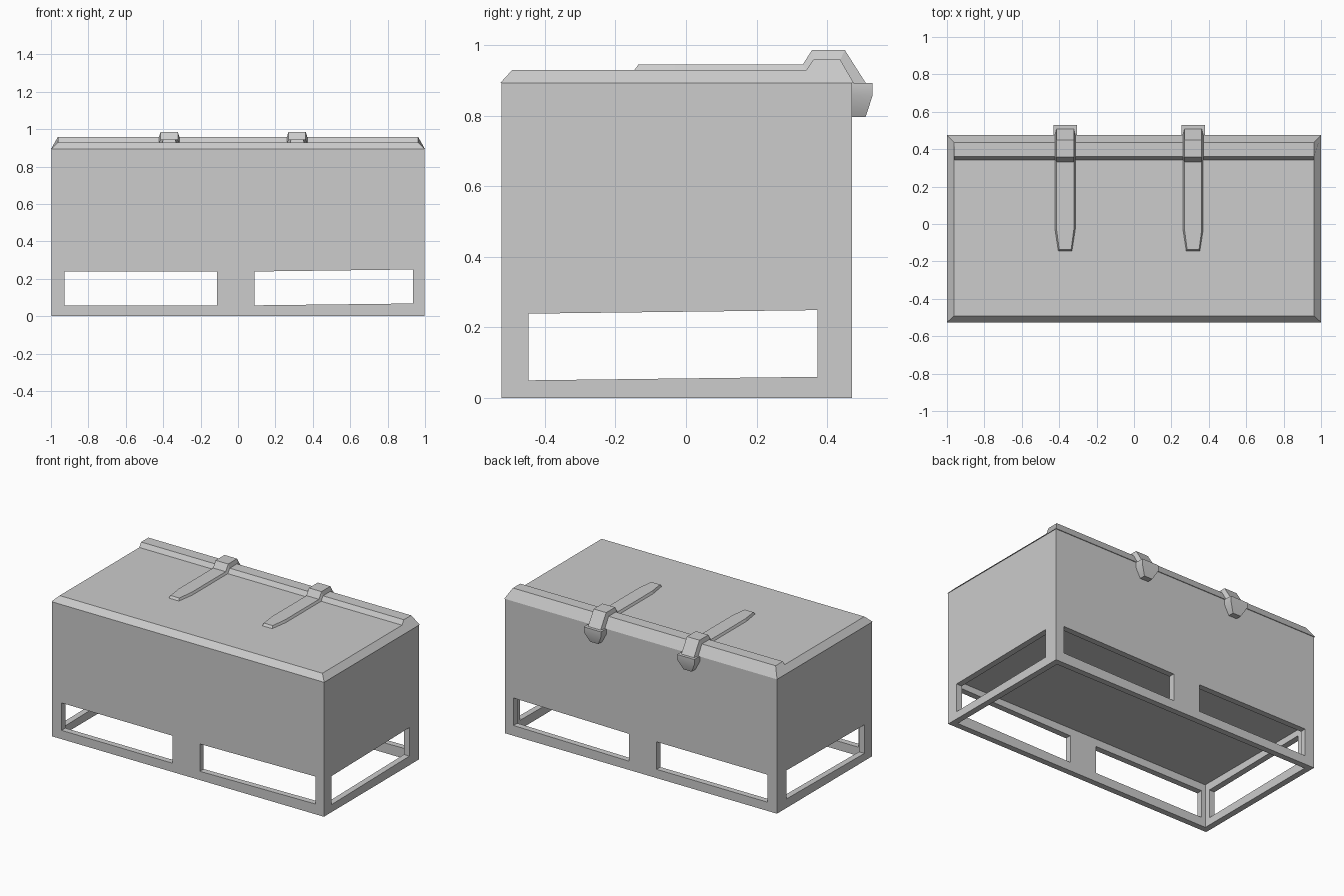
import bpy, bmesh, math

cube = bpy.data.objects.get("Cube")
if cube:
    bpy.data.objects.remove(cube, do_unlink=True)

grey = bpy.data.materials.new("mid grey")
grey.diffuse_color = (0.604, 0.604, 0.604, 1)
grey.use_nodes = True
for n in grey.node_tree.nodes:
    if n.type == 'BSDF_PRINCIPLED':
        n.inputs["Base Color"].default_value = (0.604, 0.604, 0.604, 1)


def loft(name, rings):
    """Closed solid through rings that share one point count."""
    bm = bmesh.new()
    loops = [[bm.verts.new(p) for p in ring] for ring in rings]
    n = len(loops[0])
    for a, b in zip(loops, loops[1:]):
        for i in range(n):
            j = (i + 1) % n
            bm.faces.new((a[i], a[j], b[j], b[i]))
    bm.faces.new(loops[0])
    bm.faces.new(loops[-1])
    bmesh.ops.recalc_face_normals(bm, faces=bm.faces)
    mesh = bpy.data.meshes.new(name)
    bm.to_mesh(mesh)
    bm.free()
    mesh.materials.append(grey)
    ob = bpy.data.objects.new(name, mesh)
    bpy.context.collection.objects.link(ob)
    return ob


def rect(x0, x1, y0, y1, z):
    return [(x0, y0, z), (x1, y0, z), (x1, y1, z), (x0, y1, z)]


def cut(target, cutter):
    cutter.hide_render = True
    mod = target.modifiers.new("cut", 'BOOLEAN')
    mod.operation = 'DIFFERENCE'
    mod.solver = 'EXACT'
    mod.object = cutter
    bpy.context.view_layer.objects.active = target
    bpy.ops.object.modifier_apply(modifier=mod.name)
    bpy.data.objects.remove(cutter, do_unlink=True)


# Chest body with an open frame below its raised floor
SIDE, FRONT, BACK, RIM = 0.996, -0.523, 0.47, 0.893
W, FLOOR = 0.04, 0.29
body = loft("chest_body", [rect(-SIDE, SIDE, FRONT, BACK, z) for z in (0, RIM)])
cut(body, loft("cavity_cutter", [rect(-SIDE + W, SIDE - W, FRONT + W, BACK - W, z)
                                 for z in (-0.1, FLOOR)]))

# Frame openings: start, end, then bottom and top height at each end
for a, b, a0, a1, b0, b1 in ((-0.928, -0.113, 0.058, 0.24, 0.058, 0.24),
                             (0.087, 0.935, 0.058, 0.239, 0.068, 0.25)):
    cut(body, loft("long_opening_cutter",
                   [[(a, y, a0), (b, y, b0), (b, y, b1), (a, y, a1)] for y in (-0.7, 0.7)]))
cut(body, loft("end_opening_cutter",
               [[(x, -0.446, 0.05), (x, 0.372, 0.06), (x, 0.372, 0.249), (x, -0.446, 0.239)]
                for x in (-1.2, 1.2)]))

# Lid with bevelled rim and raised back ridge
lid_side = [(-0.526, RIM), (-0.492, 0.93), (0.342, 0.93),
            (0.361, 0.959), (0.437, 0.959), (0.475, RIM)]
loft("lid", [[(s * (1.0 if z == RIM else 0.963), y, z) for y, z in lid_side] for s in (-1, 1)])

# Strap stations: top y, top z, bottom y, bottom z, half width at top and bottom
stations = [(-0.135, 0.945, -0.147, 0.928, 0.032, 0.037),
            (-0.03, 0.945, -0.03, 0.928, 0.046, 0.055),
            (0.331, 0.945, 0.342, 0.928, 0.046, 0.055),
            (0.357, 0.986, 0.361, 0.957, 0.046, 0.055),
            (0.45, 0.986, 0.437, 0.957, 0.046, 0.055),
            (0.509, RIM, 0.472, RIM, 0.046, 0.055)]
for side, cx in (("right", -0.368), ("left", 0.316)):
    loft(side + "_strap", [[(cx - wb, yb, zb), (cx + wb, yb, zb), (cx + wt, yt, zt), (cx - wt, yt, zt)]
                           for yt, zt, yb, zb, wt, wb in stations])
    # Softly shaded hinge block narrowing towards the bottom
    hinge = loft(side + "_hinge", [rect(cx - w, cx + w, 0.46, y, z)
                                   for w, y, z in ((0.063, 0.529, RIM), (0.063, 0.529, 0.858),
                                                   (0.03, 0.509, 0.796))])
    bpy.ops.object.select_all(action='DESELECT')
    hinge.select_set(True)
    bpy.context.view_layer.objects.active = hinge
    bpy.ops.object.shade_smooth_by_angle(angle=math.radians(50))
